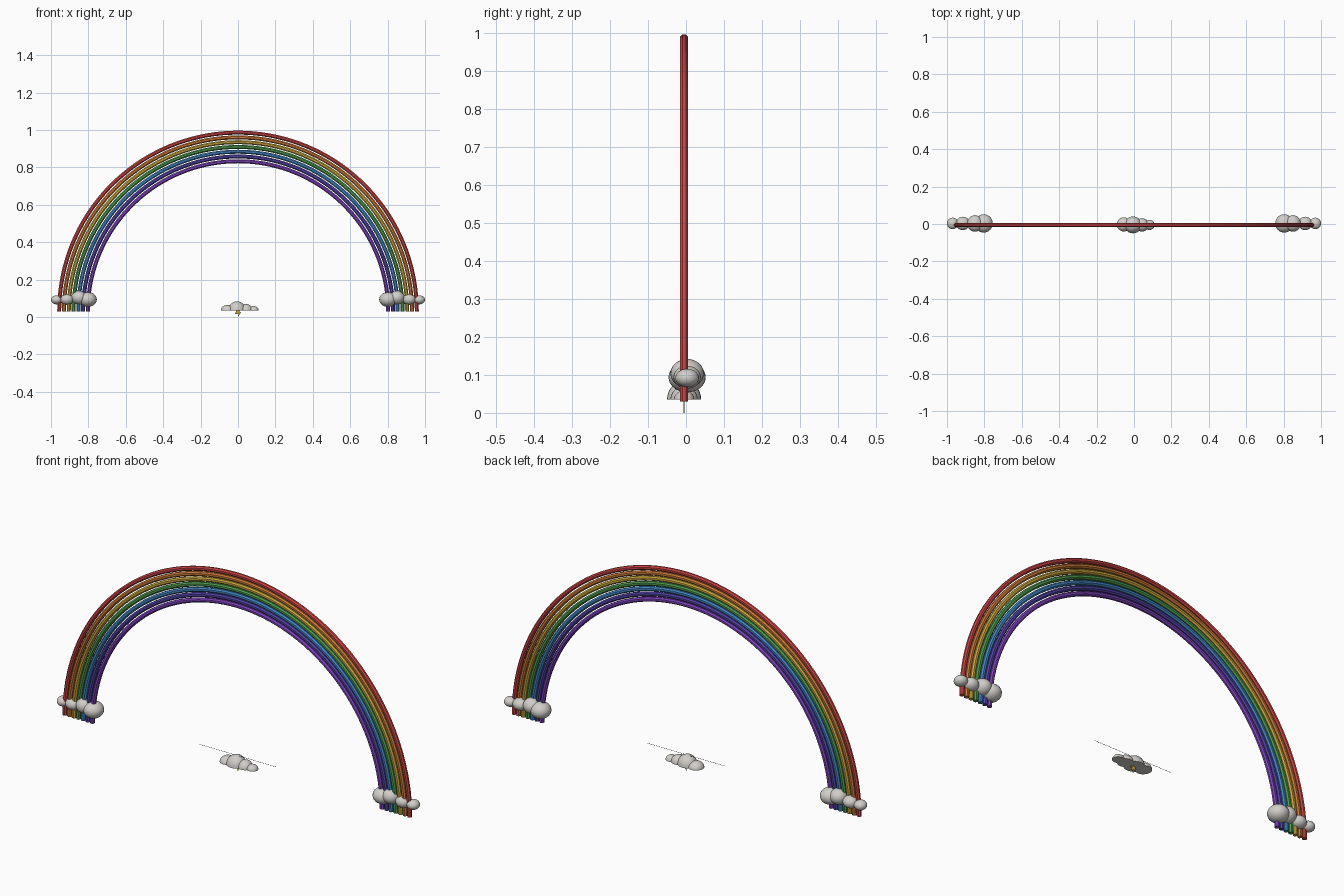
import bpy, bmesh, math
from mathutils import Matrix, Vector

cube = bpy.data.objects.get("Cube")
if cube:
    bpy.data.objects.remove(cube, do_unlink=True)


def material(name, rgb):
    m = bpy.data.materials.new(name)
    m.use_nodes = True
    m.diffuse_color = (*rgb, 1)
    m.node_tree.nodes["Principled BSDF"].inputs["Base Color"].default_value = (*rgb, 1)
    return m


def finish(bm, name, mat, smooth=True):
    bmesh.ops.recalc_face_normals(bm, faces=bm.faces)
    mesh = bpy.data.meshes.new(name)
    bm.to_mesh(mesh)
    bm.free()
    mesh.materials.append(mat)
    obj = bpy.data.objects.new(name, mesh)
    bpy.context.collection.objects.link(obj)
    if smooth:
        bpy.ops.object.select_all(action='DESELECT')
        obj.select_set(True)
        bpy.context.view_layer.objects.active = obj
        bpy.ops.object.shade_smooth_by_angle(angle=math.radians(35))
    return obj


def puff(bm, centre, radii):
    return bmesh.ops.create_uvsphere(
        bm, u_segments=24, v_segments=16, radius=1,
        matrix=Matrix.Translation(centre) @ Matrix.Diagonal((*radii, 1)))["verts"]


# Rainbow bands: octagonal tubes swept through a half circle
ARCH_BASE, ARCH_Y, OUTER, PITCH, TUBE = 0.03, -0.005, 0.956, 0.0255, 0.0115
bands = [
    ("red", (0.60, 0.06, 0.06)),
    ("orange", (0.62, 0.20, 0.04)),
    ("yellow", (0.62, 0.40, 0.05)),
    ("green", (0.08, 0.33, 0.08)),
    ("blue", (0.06, 0.25, 0.58)),
    ("indigo", (0.09, 0.06, 0.40)),
    ("violet", (0.22, 0.06, 0.52)),
]
for i, (colour, rgb) in enumerate(bands):
    bm = bmesh.new()
    bmesh.ops.create_circle(
        bm, cap_ends=True, segments=8, radius=TUBE,
        matrix=Matrix.Translation((OUTER - i * PITCH, ARCH_Y, ARCH_BASE))
        @ Matrix.Rotation(math.pi / 8, 4, 'Z'))
    bmesh.ops.spin(bm, geom=bm.faces[:], cent=(0, ARCH_Y, ARCH_BASE),
                   axis=(0, -1, 0), angle=math.pi, steps=72)
    finish(bm, colour + "_band", material(colour, rgb))

# Clouds around both feet, mirrored
cloud_mat = material("cloud_white", (0.64, 0.62, 0.59))
foot_puffs = [
    ((0.803, 0.003, 0.094), (0.048, 0.049, 0.040)),
    ((0.850, 0.003, 0.104), (0.042, 0.044, 0.038)),
    ((0.915, 0.003, 0.094), (0.037, 0.036, 0.030)),
    ((0.970, 0.003, 0.092), (0.030, 0.031, 0.024)),
]
for side, sign in (("left", 1), ("right", -1)):
    bm = bmesh.new()
    for (x, y, z), radii in foot_puffs:
        puff(bm, (sign * x, y, z), radii)
    finish(bm, side + "_foot_cloud", cloud_mat)

# Small flat-bottomed cloud in the middle
bm = bmesh.new()
FLOOR = 0.035
for x, y, rx, ry, rz in [(-0.055, -0.002, 0.037, 0.038, 0.030),
                         (-0.005, -0.005, 0.047, 0.045, 0.049),
                         (0.043, -0.005, 0.036, 0.036, 0.035),
                         (0.083, -0.005, 0.028, 0.027, 0.024)]:
    part = bmesh.new()
    puff(part, (x, y, FLOOR), (rx, ry, rz))
    cut = bmesh.ops.bisect_plane(
        part, geom=part.verts[:] + part.edges[:] + part.faces[:], dist=1e-5,
        plane_co=(0, 0, FLOOR), plane_no=(0, 0, -1), clear_outer=True)
    bmesh.ops.holes_fill(part, edges=[e for e in part.edges if e.is_boundary])
    piece = bpy.data.meshes.new("piece")
    part.to_mesh(piece)
    part.free()
    bm.from_mesh(piece)
    bpy.data.meshes.remove(piece)
finish(bm, "middle_cloud", cloud_mat)

# Lightning bolt under the middle cloud
bm = bmesh.new()
outline = [(-0.008, 0.038), (0.012, 0.038), (0.006, 0.026), (0.016, 0.026),
           (0, 0), (0.002, 0.017), (-0.016, 0.017)]
face = bm.faces.new([bm.verts.new((x, -0.006, z)) for x, z in outline])
grown = bmesh.ops.extrude_face_region(bm, geom=[face])["geom"]
bmesh.ops.translate(bm, vec=Vector((0, 0.002, 0)),
                    verts=[v for v in grown if isinstance(v, bmesh.types.BMVert)])
finish(bm, "lightning_bolt", material("gold", (0.60, 0.40, 0.04)), smooth=False)

# Fine thread running through the middle cloud
bm = bmesh.new()
bmesh.ops.create_cone(
    bm, cap_ends=True, segments=6, radius1=0.0007, radius2=0.0007, depth=0.425,
    matrix=Matrix.Translation((0.003, -0.005, 0.081)) @ Matrix.Rotation(math.pi / 2, 4, 'Y'))
finish(bm, "thread", material("dark_grey", (0.10, 0.10, 0.10)))
